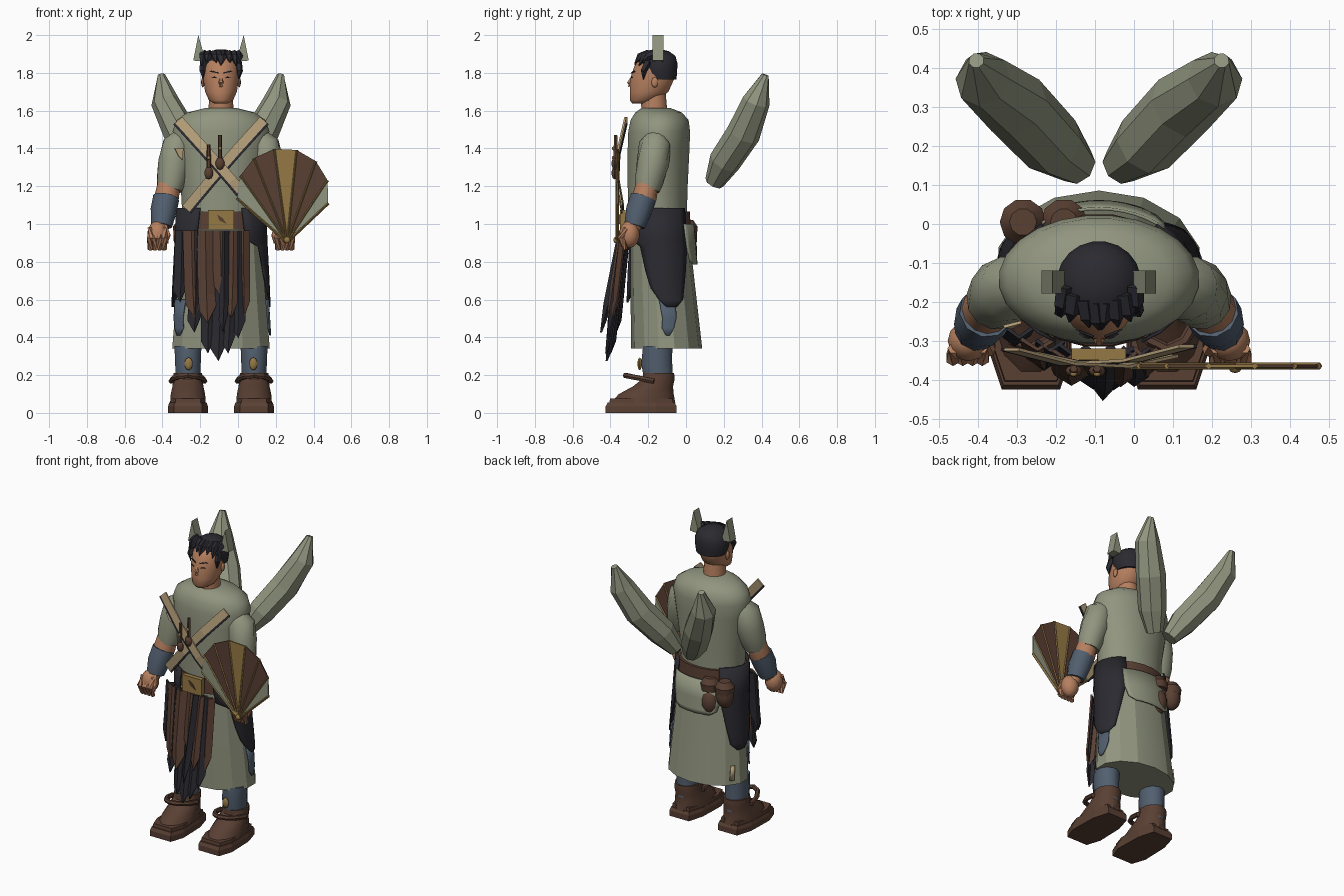
import bpy, bmesh, math, random
from mathutils import Vector

random.seed(4)
CX = -0.09  # body's centre line
cube = bpy.data.objects.get("Cube")
if cube:
    bpy.data.objects.remove(cube, do_unlink=True)


def material(name, r, g, b):
    m = bpy.data.materials.new(name)
    m.use_nodes = True
    m.diffuse_color = (r, g, b, 1)
    m.node_tree.nodes["Principled BSDF"].inputs["Base Color"].default_value = (r, g, b, 1)
    return m


SAGE = material("sage cloth", .28, .3, .21)
SKIN = material("warm skin", .47, .215, .115)
LEATHER = material("brown leather", .1, .05, .033)
DARK = material("charcoal cloth", .024, .023, .03)
BLUE = material("slate blue cloth", .085, .115, .16)
BEIGE = material("beige strap", .48, .36, .2)
GOLD = material("dull gold", .3, .19, .06)


def finish(name, bm, mat, smooth=0, thick=0):
    bmesh.ops.recalc_face_normals(bm, faces=bm.faces)
    me = bpy.data.meshes.new(name)
    bm.to_mesh(me)
    bm.free()
    ob = bpy.data.objects.new(name, me)
    bpy.context.collection.objects.link(ob)
    ob.location.x = CX
    me.materials.append(mat)
    if thick:
        mod = ob.modifiers.new("thickness", "SOLIDIFY")
        mod.thickness, mod.offset = thick, 0
    if smooth:
        bpy.context.view_layer.objects.active = ob
        bpy.ops.object.select_all(action="DESELECT")
        ob.select_set(True)
        bpy.ops.object.shade_smooth_by_angle(angle=math.radians(smooth))
    return ob


def skin_rings(name, rings, mat, smooth=0):
    bm = bmesh.new()
    loops = [[bm.verts.new(p) for p in ring] for ring in rings]
    n = len(loops[0])
    for a, b in zip(loops, loops[1:]):
        for i in range(n):
            bm.faces.new((a[i], a[(i + 1) % n], b[(i + 1) % n], b[i]))
    bm.faces.new(loops[0])
    bm.faces.new(loops[-1])
    return finish(name, bm, mat, smooth)


def stack(name, sections, mat, n=16, smooth=40, x=0):
    """Horizontal ellipses: (z, centre y, x radius, y radius)."""
    turns = [math.tau * (i + .5) / n for i in range(n)]
    return skin_rings(name, [[(x + rx * math.cos(t), cy + ry * math.sin(t), z) for t in turns]
                             for z, cy, rx, ry in sections], mat, smooth)


def tube(name, path, mat, n=10, smooth=40, side=1):
    """Round sections across a path of (x, y, z, radius)."""
    pts = [Vector((side * p[0], p[1], p[2])) for p in path]
    rings = []
    for i, p in enumerate(pts):
        d = pts[min(i + 1, len(pts) - 1)] - pts[max(i - 1, 0)]
        q = d.to_track_quat("Z", "Y")
        rings.append([p + q @ Vector((math.cos(math.tau * k / n), math.sin(math.tau * k / n), 0)) * path[i][3]
                      for k in range(n)])
    return skin_rings(name, rings, mat, smooth)


def ball(name, loc, size, mat, seg=12):
    bm = bmesh.new()
    bmesh.ops.create_uvsphere(bm, u_segments=seg, v_segments=seg // 2 + 1, radius=1)
    for v in bm.verts:
        v.co = Vector([c * s + o for c, s, o in zip(v.co, size, loc)])
    return finish(name, bm, mat, 50)


def sheet(name, rows, mat, smooth=0, thick=.008):
    bm = bmesh.new()
    grid = [[bm.verts.new(p) for p in row] for row in rows]
    for a, b in zip(grid, grid[1:]):
        for i in range(len(a) - 1):
            bm.faces.new((a[i], a[i + 1], b[i + 1], b[i]))
    return finish(name, bm, mat, smooth, thick)


def plate(name, outline, mat, thick=.008):
    bm = bmesh.new()
    bm.faces.new([bm.verts.new(p) for p in outline])
    return finish(name, bm, mat, 0, thick)


def wrap(name, spans, mat, off, steps=8):
    """Cloth following the skirt: spans of (z, first angle, last angle)."""
    rows = []
    for z, a0, a1 in spans:
        k = (1.05 - z) / .71
        gap = off * (1 - .6 * k)
        turns = [math.radians(a0 + (a1 - a0) * i / steps) for i in range(steps + 1)]
        rows.append([((.21 + .05 * k + gap) * math.cos(t),
                      -.145 + .043 * k + (.15 + .035 * k + gap) * math.sin(t), z) for t in turns])
    return sheet(name, rows, mat, 30)


# Tunic, skirt and belt
stack("tunic", [(1.02, -.15, .205, .155), (1.2, -.15, .215, .16), (1.4, -.145, .245, .165),
                (1.49, -.142, .258, .165), (1.55, -.14, .238, .155), (1.59, -.145, .18, .125),
                (1.615, -.16, .08, .075)], SAGE, 24, 50)
stack("skirt", [(1.05, -.145, .21, .15), (.7, -.125, .235, .17), (.34, -.102, .265, .188)], SAGE, 14, 20)
wrap("shirt_tail", [(1, 46, 134), (.88, 48, 132), (.81, 54, 126), (.785, 65, 115)], SAGE, .03, 12)
stack("belt", [(.97, -.145, .222, .172), (1.065, -.145, .22, .168)], LEATHER, 20, 40)
plate("buckle", [(-.07, -.335, .97), (.07, -.335, .97), (.07, -.335, 1.075), (-.07, -.335, 1.075)], GOLD, .03)
plate("buckle_hook", [(-.01, -.352, 1.02), (.03, -.352, 1), (.01, -.352, 1.03), (-.02, -.352, 1.05)], LEATHER, .006)
for x in (-.195, -.09):
    ball("belt_pouch", (x, .005, .93 if x < -.1 else .86), (.057, .055, .085), LEATHER)
    tube("pouch_lid", [(x, .005, .94, .055), (x, .005, .985, .06), (x, .005, 1.02, .035)], LEATHER)
wrap("hem_patch", [(.46, 150, 157), (.37, 148, 156)], BEIGE, .012, 2)

# Apron of folded hanging strips: left, right, bottom, forward slope
strips = [(-.24, -.17, .58, .03, DARK), (-.16, -.09, .42, .05, DARK), (-.1, -.03, .31, .055, DARK),
          (-.04, .04, .27, .065, DARK), (.02, .09, .31, .07, DARK), (.06, .13, .39, .07, DARK),
          (-.2, -.115, .5, .06, LEATHER), (-.125, -.04, .47, .075, LEATHER),
          (-.045, .035, .6, .085, LEATHER), (.035, .1, .5, .08, LEATHER),
          (.09, .15, .5, .055, LEATHER), (0, .04, .42, .1, DARK)]
for i, (a, b, low, slope, mat) in enumerate(strips):
    lean = random.uniform(-.02, .02)
    mid = (a + b) / 2
    base = -.318 - .002 * i + .4 * max(0, abs(mid) - .1)
    rows = []
    for z, drift, drop in ((.965, 0, 0), (low + .16, lean / 2, 0), (low + .07, lean, .05)):
        y = base - slope * (.965 - z) / .5
        rows.append([(a + drift, y + .012, z), (mid + drift, y - .015, z - drop * 1.3), (b + drift, y + .01, z + drop / 2)])
    sheet("apron_strip", rows, mat, 0, .01)

# Neck, head and face
stack("neck", [(1.57, -.165, .07, .07), (1.7, -.175, .062, .068)], SKIN)
stack("head", [(1.637, -.25, .035, .035), (1.655, -.225, .065, .073), (1.7, -.195, .085, .103),
               (1.77, -.178, .096, .118), (1.83, -.167, .095, .11), (1.88, -.155, .08, .09),
               (1.9, -.15, .04, .05)], SKIN, 20, 60)
tube("nose", [(0, -.28, 1.785, .008), (0, -.3, 1.745, .014), (0, -.297, 1.728, .013)], SKIN, 6)
ball("lips", (0, -.287, 1.692), (.024, .01, .005), LEATHER, 8)
for s in (-1, 1):
    ball("ear", (s * .096, -.165, 1.75), (.009, .018, .028), SKIN, 8)
    plate("eye", [(s * .024, -.294, 1.773), (s * .05, -.281, 1.775), (s * .036, -.29, 1.78)], DARK, .005)
    plate("eyebrow", [(s * .015, -.291, 1.797), (s * .06, -.27, 1.806), (s * .05, -.275, 1.812),
                      (s * .015, -.289, 1.802)], DARK, .005)
stack("hair", [(1.765, -.135, .095, .085), (1.8, -.142, .104, .096), (1.85, -.147, .108, .103),
               (1.89, -.15, .092, .095), (1.915, -.15, .055, .06), (1.925, -.15, .02, .02)], DARK, 20, 50)
for i in range(8):
    x = -.09 + .026 * i
    y = -.24 + 5 * x * x
    tilt = random.uniform(-.02, .02)
    tube("fringe_lock", [(x, y + .04, 1.9, .024), (x + tilt / 2, y - .005, 1.885, .021),
                         (x + tilt, y - .032, 1.835 + random.uniform(0, .025), .003)], DARK, 5, 0)
for s in (-1, 1):
    tube("side_lock", [(.09, -.2, 1.86, .022), (.099, -.225, 1.81, .017), (.095, -.225, 1.765, .003)], DARK, 5, 0, s)

# Pointed headdress ears
for s in (-1, 1):
    skin_rings("headdress_ear", [[(s * dx, y, z) for dx, z in
                                  ((.08, 1.86), (.147, 1.865), (.12, 2), (.1, 1.93))]
                                 for y in (-.178, -.12)], SAGE)

# Back wings, arms and legs, mirrored
for s in (-1, 1):
    tube("wing", [(.055, .15, 1.22, .052), (.12, .205, 1.33, .085), (.215, .305, 1.48, .09),
                  (.298, .372, 1.65, .074), (.315, .42, 1.79, .02)], SAGE, 8, 0, s)
    tube("sleeve", [(.19, -.155, 1.47, .05), (.225, -.165, 1.42, .085), (.247, -.175, 1.32, .087),
                    (.264, -.195, 1.23, .078), (.272, -.205, 1.18, .066)], SAGE, 12, 50, s)
    tube("forearm", [(.272, -.2, 1.23, .06), (.288, -.22, 1.14, .065), (.31, -.265, 1.02, .045),
                     (.325, -.29, .96, .036)], SKIN, 12, 50, s)
    tube("bracer", [(.29, -.225, 1.14, .07), (.304, -.25, 1.07, .07), (.315, -.272, .99, .056)], BLUE, 10, 40, s)
    ball("palm", (s * .335, -.3, .945), (.055, .054, .072), SKIN)
    for i in range(4):
        x = .3 + .025 * i
        tube("finger", [(x, -.32, .98, .014), (x, -.345, .925, .02), (x * .97 + .01, -.32, .865, .014)], SKIN, 6, 50, s)
    tube("thumb", [(.3, -.3, .99, .016), (.283, -.325, .94, .018), (.29, -.33, .9, .011)], SKIN, 6, 50, s)

    # Trousers and boots
    x = s * .175
    stack("trouser_leg", [(.13, -.14, .065, .075), (.26, -.155, .07, .085), (.355, -.15, .074, .08)], BLUE, 12, 40, x)
    ball("knee_charm", (x * .98, -.245, .26), (.022, .012, .034), GOLD, 8)
    for name, rows in (("boot_sole", ((0, 1), (.035, 1), (.055, .94))), ("boot_foot", ((.05, .9), (.075, .88)))):
        skin_rings(name, [[(x + dx * k, -.235 + dy * k, z) for dx, dy in
                           ((-.07, .185), (.07, .185), (.1, .08), (.105, -.1), (.075, -.19),
                            (-.075, -.19), (-.105, -.1), (-.1, .08))] for z, k in rows], LEATHER)
    stack("boot_upper", [(.05, -.23, .098, .18), (.1, -.21, .094, .15), (.14, -.175, .085, .11),
                         (.18, -.145, .08, .088), (.21, -.145, .078, .085)], LEATHER, 12, 40, x)
    arc = [math.radians(180 + 30 * i) for i in range(7)]
    tube("boot_strap", [(.175 + .088 * math.cos(t), -.17 + .15 * math.sin(t), .168 - .03 * math.sin(t), .015)
                        for t in arc], LEATHER, 6, 0, s)

    # Hip cloths with ragged blue ends
    def side_wrap(name, spans, mat, off, s=s):
        wrap(name, [(z, a, b) if s > 0 else (z, 180 - a, 180 - b) for z, a, b in spans], mat, off)
    side_wrap("hip_cloth", [(1.085, -62, 52), (.92, -58, 52), (.88, -36, 50), (.75, -28, 42),
                            (.66, -20, 36), (.6, -8, 32), (.56, 4, 20)], DARK, .026)
    turn = 0 if s > 0 else -34
    side_wrap("blue_patch", [(z, a + turn, b + turn) for z, a, b in
                             ((.6, -8, 20), (.5, -4, 19), (.45, -6, 14), (.41, 0, 6))], BLUE, .014)

    # Crossed chest straps with dark edging
    path = [(-.225, 1.55, -.318), (-.08, 1.39, -.355), (.06, 1.23, -.362), (.185, 1.08, -.335)]
    for name, mat, w0, w1 in (("chest_strap", BEIGE, -.024, .026), ("strap_edge", DARK, -.036, -.024)):
        sheet(name, [[(s * (px + w * .75), y - .004 * s, z + w * .66) for w in (w0, w1)]
                     for px, z, y in path], mat)

plate("sleeve_patch", [(-.245, -.264, 1.4), (-.2, -.252, 1.4), (-.205, -.256, 1.34), (-.225, -.266, 1.36)], BEIGE)

# Small tools hung where the straps cross
for x, z in ((-.065, 1.25), (-.005, 1.3)):
    tube("tool_handle", [(x, -.375, z + .03, .012), (x, -.372, z + .17, .01)], LEATHER, 6)
    ball("tool_head", (x, -.378, z + .02), (.024, .016, .034), LEATHER, 8)
    ball("tool_stud", (x, -.385, z + .1), (.01, .008, .01), GOLD, 8)

# Folding fan in the left hand
PX, PZ, FY = .35, .915, -.365


def fan_point(deg, y=FY):
    r = .488 - .16 * ((deg - 95) / 48) ** 2
    t = math.radians(deg)
    return PX + r * math.cos(t), y, PZ + r * math.sin(t)


panels = [SAGE, LEATHER, LEATHER, GOLD, LEATHER, LEATHER, SAGE]
step = 98 / len(panels)
for i, mat in enumerate(panels):
    a = 42 + step * i
    plate("fan_panel", [(PX, FY, PZ), fan_point(a), fan_point(a + step)], mat)
for i in range(len(panels) + 1):
    tube("fan_rib", [(PX, FY, PZ - .01, .009), (*fan_point(42 + step * i), .009)], GOLD, 4, 0)
ball("fan_pivot", (PX, FY - .005, PZ), (.018, .014, .018), GOLD, 8)
